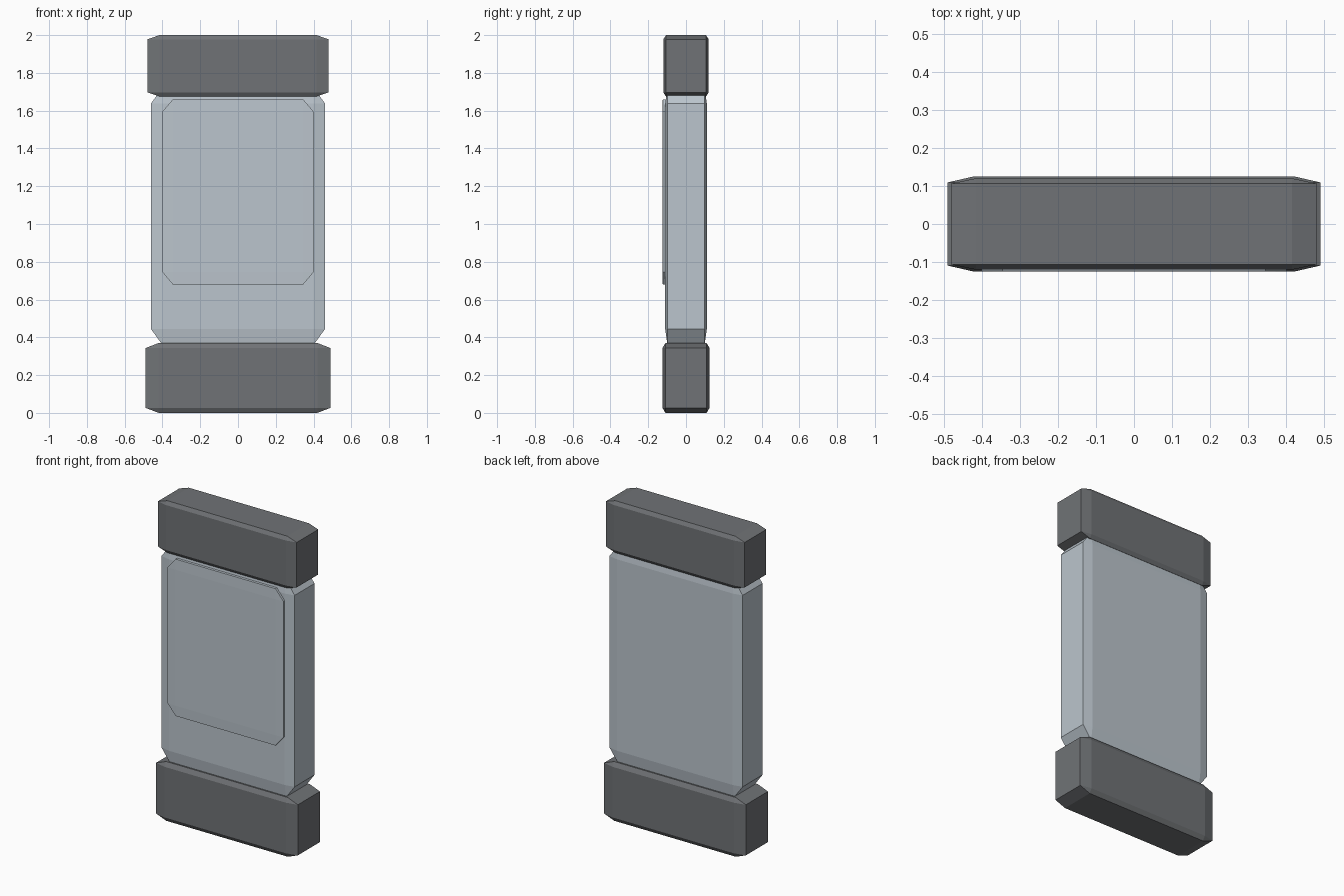
import bpy
import bmesh

if "Cube" in bpy.data.objects:
    bpy.data.objects.remove(bpy.data.objects["Cube"], do_unlink=True)


def material(name, color):
    mat = bpy.data.materials.new(name)
    mat.use_nodes = True
    mat.diffuse_color = (*color, 1)
    mat.node_tree.nodes["Principled BSDF"].inputs["Base Color"].default_value = (*color, 1)
    return mat


def chamfered_box(name, low, high, cut, mat):
    """Box between two corners, with a separate chamfer depth on each axis."""
    bm = bmesh.new()
    bmesh.ops.create_cube(bm, size=2)
    bmesh.ops.bevel(bm, geom=bm.edges[:], offset=0.5, segments=1,
                    affect='EDGES', clamp_overlap=False)
    for v in bm.verts:
        for i in range(3):
            inset = 0 if abs(v.co[i]) > 0.9 else cut[i]
            v.co[i] = high[i] - inset if v.co[i] > 0 else low[i] + inset
    bmesh.ops.recalc_face_normals(bm, faces=bm.faces[:])
    mesh = bpy.data.meshes.new(name)
    bm.to_mesh(mesh)
    bm.free()
    mesh.materials.append(mat)
    obj = bpy.data.objects.new(name, mesh)
    bpy.context.collection.objects.link(obj)
    return obj


dark = material("dark grey", (0.162, 0.171, 0.181))
pale = material("pale blue grey", (0.50, 0.56, 0.61))

# End blocks
chamfered_box("bottom_block", (-0.49, -0.125, 0), (0.49, 0.125, 0.37),
              (0.07, 0.016, 0.027), dark)
chamfered_box("top_block", (-0.48, -0.12, 1.675), (0.48, 0.12, 2),
              (0.065, 0.014, 0.022), dark)

# Slab between the blocks
chamfered_box("body", (-0.46, -0.11, 0.36), (0.46, 0.11, 1.722),
              (0.06, 0.012, 0.083), pale)

# Thin plate on the front of the slab
chamfered_box("front_panel", (-0.40, -0.125, 0.68), (0.40, -0.105, 1.66),
              (0.055, 0.002, 0.065), pale)
